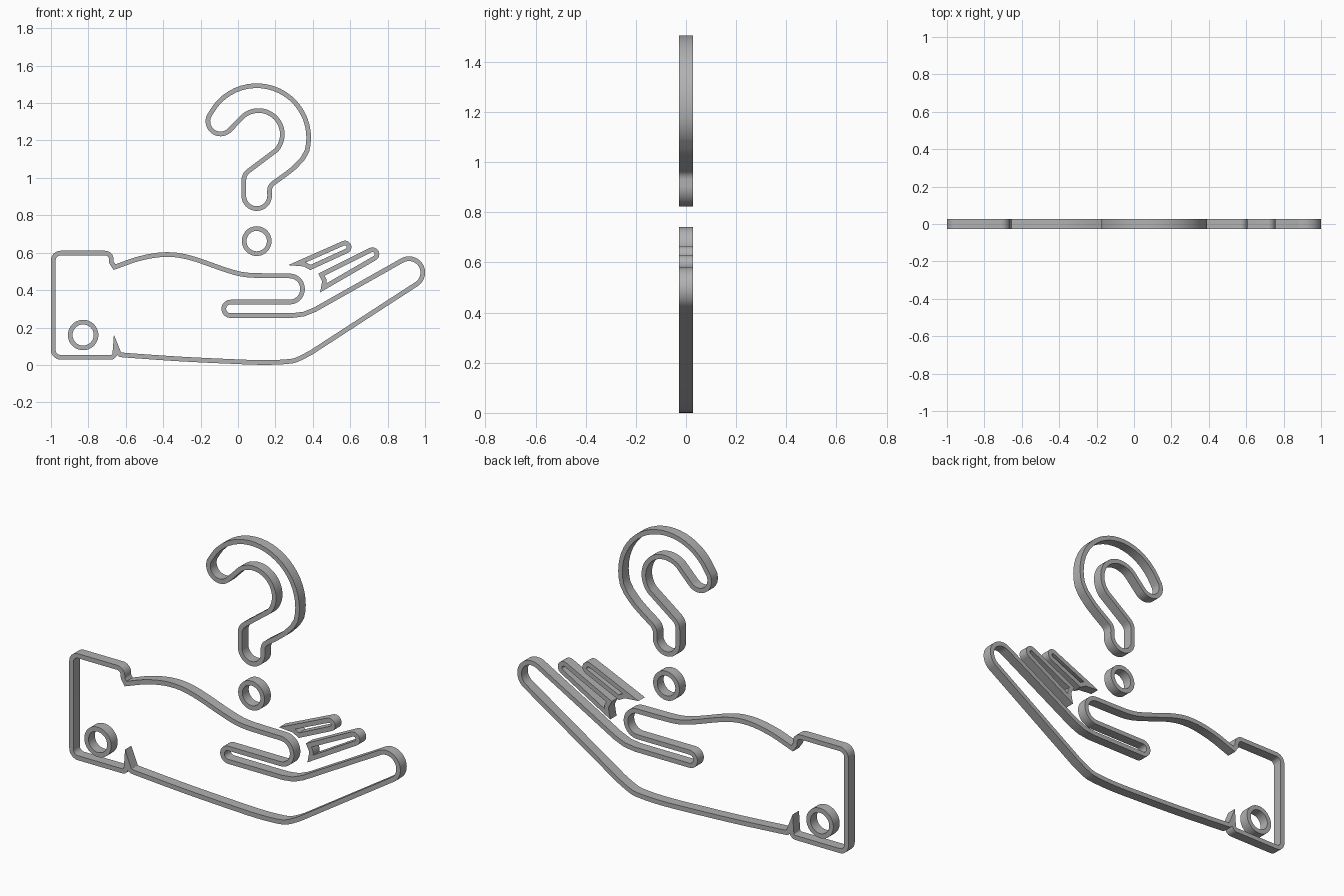
import bpy, bmesh
from math import sin, cos, tan, radians, pi
from mathutils import Vector

if "Cube" in bpy.data.objects:
    bpy.data.objects.remove(bpy.data.objects["Cube"])

HALF_W, HALF_D = 0.0125, 0.0275   # wall half thickness, half depth in y

# Mid-dark grey shared by every part
GREY = bpy.data.materials.new("dark_grey")
GREY.diffuse_color = (0.44, 0.44, 0.44, 1)
GREY.use_nodes = True
GREY.node_tree.nodes["Principled BSDF"].inputs["Base Color"].default_value = GREY.diffuse_color


def arc(cx, cz, r, a0, a1, step=7):
    n = max(4, int(abs(a1 - a0) / step))
    return [(cx + r * cos(radians(a0 + (a1 - a0) * i / n)),
             cz + r * sin(radians(a0 + (a1 - a0) * i / n)), 0) for i in range(n + 1)]


def spline(pts, n=6):
    p = [Vector(q) for q in pts]
    p = [2 * p[0] - p[1]] + p + [2 * p[-1] - p[-2]]
    out = []
    for i in range(1, len(p) - 2):
        a, b, c, d = p[i - 1:i + 3]
        for k in range(n):
            t = k / n
            v = 0.5 * (2 * b + (c - a) * t + (2 * a - 5 * b + 4 * c - d) * t * t
                       + (3 * b - a - 3 * c + d) * t ** 3)
            out.append((v.x, v.y, 0))
    return out + [(p[-2].x, p[-2].y, 0)]


def fillet(path):
    """Round every (x, z, radius) corner whose radius is not zero."""
    out = []
    for i, (x, z, r) in enumerate(path):
        p = Vector((x, z))
        if r == 0:
            out.append(p)
            continue
        u = (Vector(path[i - 1][:2]) - p).normalized()
        v = (Vector(path[(i + 1) % len(path)][:2]) - p).normalized()
        ang = u.angle(v)
        centre = p + (u + v).normalized() * (r / sin(ang / 2))
        t = r / tan(ang / 2)
        s, e = p + u * t - centre, p + v * t - centre
        turn = pi - ang
        n = max(2, int(turn / radians(11)))
        for k in range(n + 1):
            f = k / n
            out.append(centre + (s * sin((1 - f) * turn) + e * sin(f * turn)) / sin(turn))
    return [p for i, p in enumerate(out) if (p - out[i - 1]).length > 1e-4]


def ribbon(name, path):
    """Closed wall of constant thickness following the path."""
    pts = fillet(path)
    n = len(pts)
    bm = bmesh.new()
    rings = []
    for i, p in enumerate(pts):
        d0 = (p - pts[i - 1]).normalized()
        d1 = (pts[(i + 1) % n] - p).normalized()
        n0, n1 = Vector((-d0.y, d0.x)), Vector((-d1.y, d1.x))
        m = (n0 + n1).normalized()
        off = m * (HALF_W / max(m.dot(n0), 0.2))
        rings.append([bm.verts.new((q.x, y, q.y)) for q, y in
                      ((p + off, -HALF_D), (p - off, -HALF_D),
                       (p - off, HALF_D), (p + off, HALF_D))])
    for i in range(n):
        a, b = rings[i], rings[(i + 1) % n]
        for k in range(4):
            j = (k + 1) % 4
            bm.faces.new((a[k], a[j], b[j], b[k]))
    bmesh.ops.recalc_face_normals(bm, faces=bm.faces)
    me = bpy.data.meshes.new(name)
    bm.to_mesh(me)
    bm.free()
    me.materials.append(GREY)
    ob = bpy.data.objects.new(name, me)
    bpy.context.collection.objects.link(ob)
    bpy.ops.object.select_all(action='DESELECT')
    ob.select_set(True)
    bpy.context.view_layer.objects.active = ob
    bpy.ops.object.shade_smooth_by_angle(angle=radians(30))


# Sleeve cuff, palm, index finger and thumb in one outline
ribbon("hand_outline",
       [(-.988, .598, .04), (-.988, .041, .04), (-.660, .041, .022),
        (-.655, .108, 0), (-.634, .055, .016)]
       + spline([(-.59, .051), (-.312, .032), (-.045, .019), (.14, .013),
                 (.275, .019), (.328, .034), (.392, .067)])
       + arc(.914, .494, .074, -57, 120)
       + [(.355, .264, .25)]
       + arc(-.040, .300, .036, 270, 90, 12)
       + arc(.275, .406, .070, -90, 90)
       + spline([(.15, .477), (.04, .482), (-.056, .505), (-.26, .574),
                 (-.39, .590), (-.525, .569), (-.66, .523)])
       + [(-.677, .548, .012), (-.677, .598, .035)])

# Two back fingers
ribbon("back_finger_upper",
       [(.318, .542, 0)] + arc(.572, .630, .022, 114, -66, 15)
       + [(.387, .521, 0), (.355, .539, .02)])
ribbon("back_finger_lower",
       [(.446, .483, 0)] + arc(.719, .592, .024, 116, -61, 15)
       + [(.456, .412, 0), (.463, .450, .03)])

# Query hook
ribbon("query_hook",
       arc(.10, 1.215, .278, 150, -15)
       + spline([(.345, 1.102), (.30, 1.055), (.254, 1.018)])
       + [(.168, .957, .05)]
       + arc(.10, .905, .069, 0, -180)
       + [(.031, 1.018, .06)]
       + arc(.11, 1.233, .127, -42, 130)
       + arc(-.093, 1.303, .068, -45, -205))

# Round parts
for name, cx, cz, r in (("query_dot", .10, .662, .067), ("cuff_button", -.828, .160, .069)):
    ribbon(name, arc(cx, cz, r, 0, 360))
